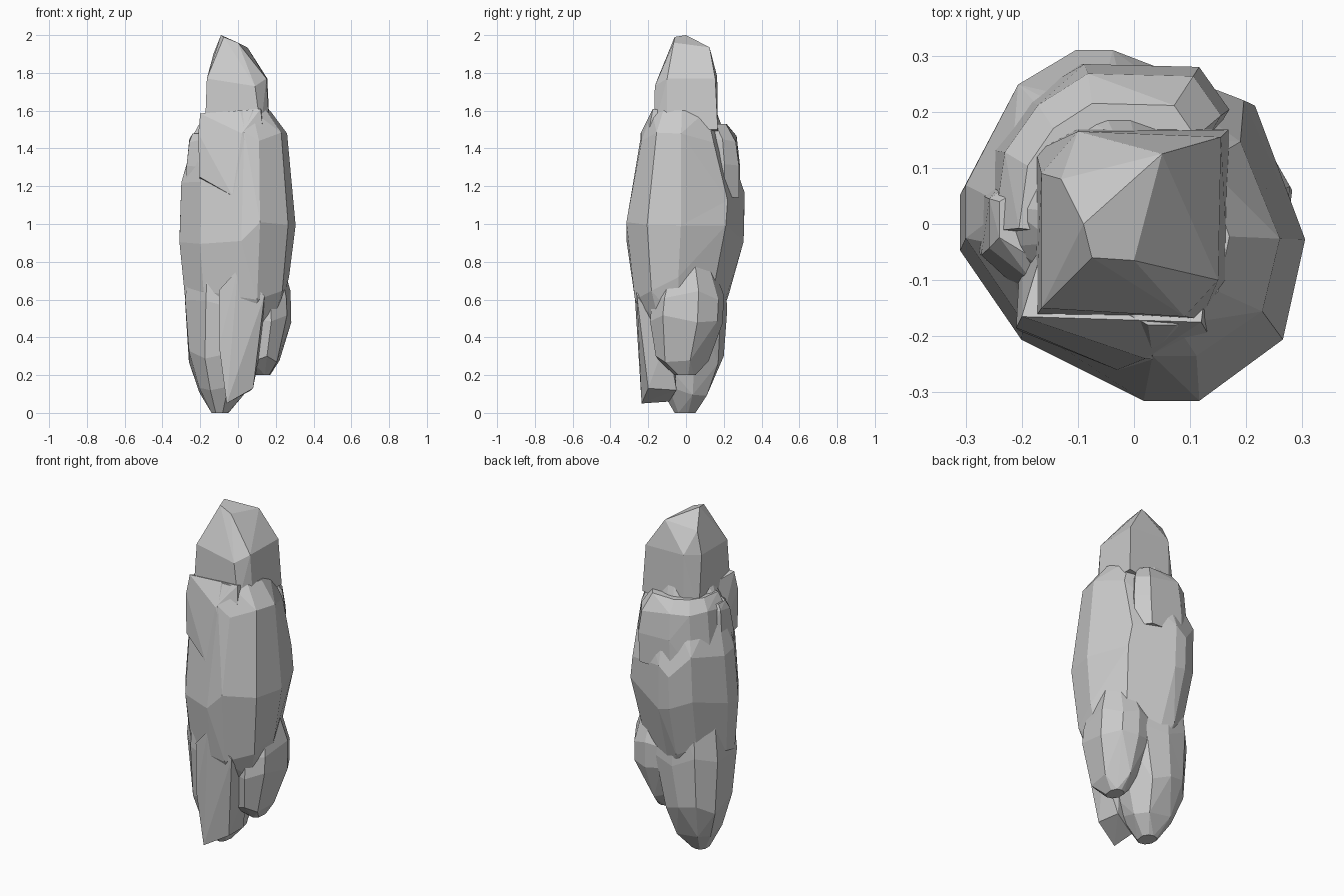
import bpy, bmesh, math, random


def hull(name, pts):
    """Flat-faced convex chunk of stone around a few points."""
    bm = bmesh.new()
    for p in pts:
        bm.verts.new(p)
    bmesh.ops.convex_hull(bm, input=bm.verts)
    loose = [v for v in bm.verts if not v.link_faces]
    bmesh.ops.delete(bm, geom=loose, context='VERTS')
    bmesh.ops.dissolve_limit(bm, angle_limit=math.radians(7),
                             verts=bm.verts, edges=bm.edges)
    bmesh.ops.triangulate(bm, faces=[f for f in bm.faces if len(f.verts) > 4])
    bmesh.ops.recalc_face_normals(bm, faces=bm.faces)
    me = bpy.data.meshes.new(name)
    bm.to_mesh(me)
    bm.free()
    ob = bpy.data.objects.new(name, me)
    bpy.context.collection.objects.link(ob)
    return ob


def chunk(name, rings, outline, seed=1, wobble=0.04):
    """Chunk from rings (z, x0, x1, y0, y1) that fit an outline to each box;
    heights between the ends wobble."""
    rnd = random.Random(seed)
    xs = [p[0] for p in outline]
    ys = [p[1] for p in outline]
    pts = []
    for k, (z, x0, x1, y0, y1) in enumerate(rings):
        for x, y in outline:
            u = (x - min(xs)) / (max(xs) - min(xs))
            v = (y - min(ys)) / (max(ys) - min(ys))
            dz = 0 if k in (0, len(rings) - 1) else rnd.uniform(-wobble, wobble)
            pts.append((x0 + u * (x1 - x0), y0 + v * (y1 - y0), z + dz))
    return hull(name, pts)


# Main body with the skewed outline seen from above
foot = [(-.31, .06), (-.31, -.04), (-.2, -.2), (.02, -.31), (.12, -.31),
        (.27, -.2), (.31, -.02), (.22, .22), (-.03, .315), (-.1, .315),
        (-.21, .25)]
chunk("main_body", [
    (.48, -.20, .21, -.21, .17), (.66, -.28, .27, -.27, .225),
    (.95, -.31, .305, -.315, .305), (1.17, -.30, .28, -.28, .31),
    (1.43, -.225, .26, -.235, .215), (1.60, -.14, .17, -.18, .16)],
    foot, seed=4, wobble=.07)

# Pointed cap stone
hull("cap_stone", [
    (-.09, 0, 2), (-.075, -.06, 1.99), (0, -.065, 1.96), (.05, .125, 1.935),
    (-.13, .08, 1.9), (-.165, -.15, 1.77), (.09, -.165, 1.73),
    (.15, -.1, 1.77), (.155, .155, 1.77), (-.1, .165, 1.78),
    (-.165, .09, 1.77), (-.175, -.165, 1.5), (.12, -.17, 1.5),
    (.168, -.1, 1.5), (.168, .168, 1.5), (-.1, .17, 1.45),
    (-.175, .13, 1.45)])

# Lower front slab with a slanted foot
hull("lower_front_slab", [
    (-.06, -.235, .05), (-.06, -.09, .06), (.08, -.2, .13), (.07, -.05, .12),
    (-.1, -.245, .35), (-.1, -.1, .4), (.11, -.235, .4), (.13, -.1, .4),
    (-.1, -.252, .65), (.01, -.27, .58), (.14, -.26, .62),
    (0, -.28, .76), (0, -.1, .76)])

# Lower chunks: the standing foot and the shorter right one
block = [(-1, .5), (-1, -.3), (-.5, -.85), (.3, -1), (.85, -.65), (1, .3),
         (.6, .85), (0, 1), (-.6, .9)]
chunk("foot_chunk", [
    (0, -.14, -.05, -.06, .05), (.13, -.205, .03, -.14, .13),
    (.29, -.26, .08, -.2, .2), (.58, -.28, .16, -.235, .218),
    (.88, -.25, .12, -.22, .2)], block, seed=3)
chunk("lower_right_chunk", [
    (.20, .09, .17, -.06, .05), (.29, .03, .22, -.16, .12),
    (.50, -.02, .282, -.19, .195), (.62, -.02, .278, -.18, .2),
    (.78, .02, .24, -.12, .14)], block, seed=8, wobble=.025)

# Shoulder chunks around the upper body
wrap = [(-.27, -.02), (-.25, .13), (-.19, .22), (-.1, .28), (.09, .275),
        (.14, .2), (0, -.05)]
chunk("back_left_shoulder", [
    (1.14, -.28, .16, -.05, .285), (1.3, -.272, .17, -.05, .285),
    (1.45, -.25, .155, -.04, .268), (1.53, -.205, .11, -.03, .215)],
    wrap, seed=5, wobble=.02)
chunk("left_shoulder", [
    (1.15, -.28, .05, -.14, .12), (1.3, -.272, .05, -.15, .12),
    (1.44, -.258, .05, -.12, .1), (1.48, -.24, .05, -.08, .08)],
    block, seed=6, wobble=.015)
hull("front_shoulder", [
    (-.205, -.19, 1.25), (-.03, -.26, 1.15), (.13, -.25, 1.18),
    (-.21, -.185, 1.48), (.02, -.24, 1.48), (.14, -.21, 1.42),
    (-.2, -.165, 1.585), (.12, -.175, 1.61), (-.15, 0, 1.55), (.14, 0, 1.58),
    (-.2, 0, 1.2), (.14, 0, 1.2)])
